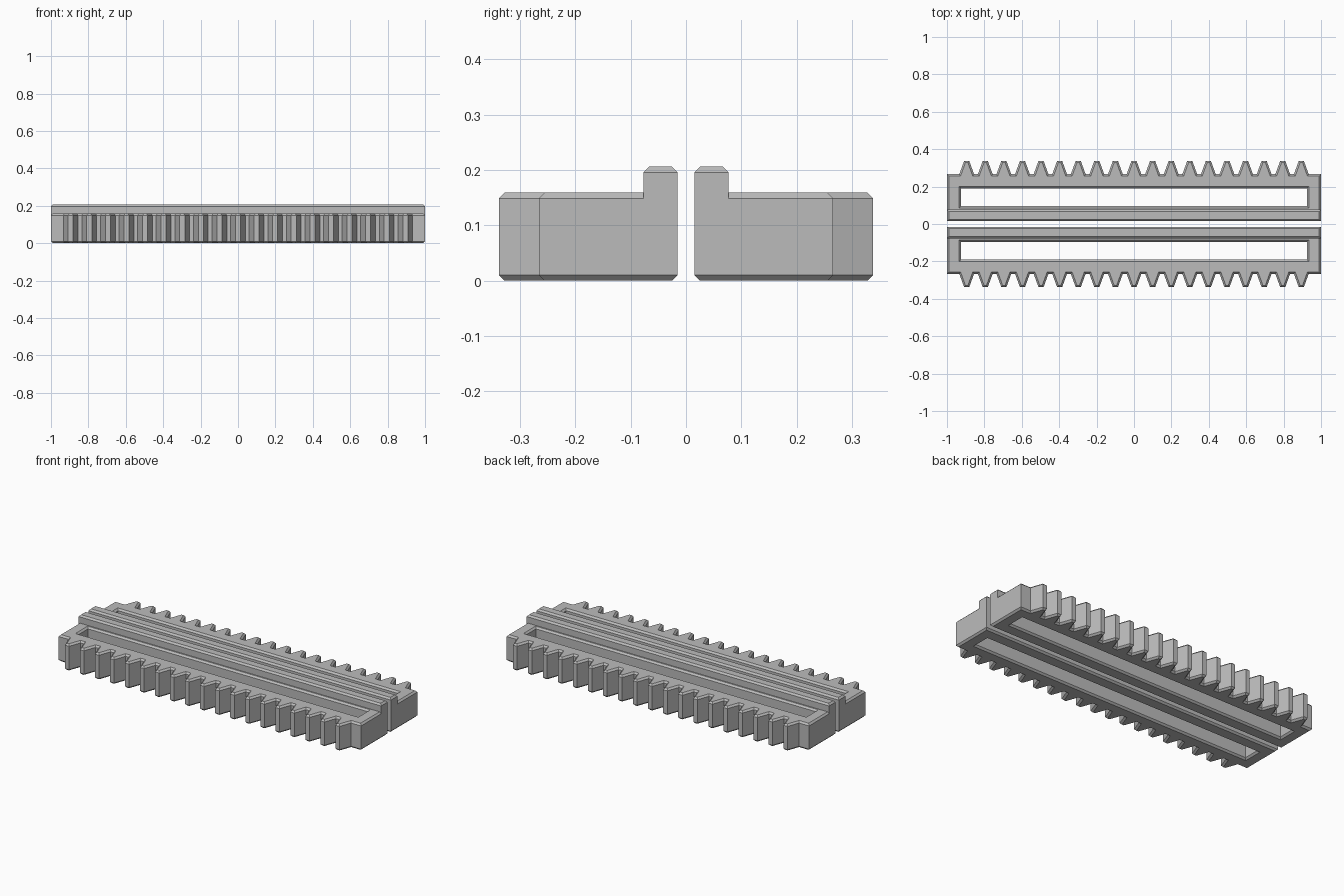
import bpy
import bmesh
import math
from mathutils import Vector

cube = bpy.data.objects.get("Cube")
if cube:
    bpy.data.objects.remove(cube)

CHAMFER = 0.01
INNER, ROOT, TIP = 0.015, 0.266, 0.338
TEETH, PITCH = 19, 0.0994

grey = bpy.data.materials.new("plain grey")
grey.use_nodes = True
colour = (0.5, 0.5, 0.5, 1)
grey.diffuse_color = colour
grey.node_tree.nodes["Principled BSDF"].inputs["Base Color"].default_value = colour


def rectangle(x, y0, y1):
    return [(-x, y0), (x, y0), (x, y1), (-x, y1)]


def inset(points, amount):
    """Mitred offset to the left of each edge."""
    pts = [Vector(p) for p in points]
    result = []
    for i, p in enumerate(pts):
        a = (p - pts[i - 1]).normalized()
        b = (pts[(i + 1) % len(pts)] - p).normalized()
        na, nb = Vector((-a.y, a.x)), Vector((-b.y, b.x))
        result.append(p + (na + nb) * amount / (1 + na.dot(nb)))
    return result


def chamfered_prism(name, outlines, layers, side):
    """Stack (height, inset) layers of the outlines; later outlines are holes."""
    bm = bmesh.new()
    caps = [[], []]
    for outline in outlines:
        rings = [[bm.verts.new((p[0], p[1] * side, z)) for p in inset(outline, d)]
                 for z, d in layers]
        n = len(outline)
        for low, high in zip(rings, rings[1:]):
            for i in range(n):
                j = (i + 1) % n
                bm.faces.new((low[i], low[j], high[j], high[i]))
        for cap, ring in zip(caps, (rings[0], rings[-1])):
            cap += [bm.edges.get((ring[i], ring[(i + 1) % n])) for i in range(n)]
    for cap in caps:
        bmesh.ops.triangle_fill(bm, edges=cap, use_beauty=True)
    bmesh.ops.recalc_face_normals(bm, faces=bm.faces)
    mesh = bpy.data.meshes.new(name)
    bm.to_mesh(mesh)
    bm.free()
    mesh.materials.append(grey)
    obj = bpy.data.objects.new(name, mesh)
    bpy.context.collection.objects.link(obj)


# Toothed outline, with straight-sided teeth along the outer edge
slope = math.tan(math.radians(20))
tip_half = 0.0135
root_half = tip_half + (TIP - ROOT) * slope
body = [(-1, INNER), (1, INNER), (1, ROOT)]
for k in reversed(range(TEETH)):
    x = (k - (TEETH - 1) / 2) * PITCH
    body += [(x + root_half, ROOT), (x + tip_half, TIP),
             (x - tip_half, TIP), (x - root_half, ROOT)]
body.append((-1, ROOT))
slot = rectangle(0.925, 0.095, 0.19)[::-1]

# Two mirrored racks, each with a raised guide rail along the inner edge
for side, label in ((1, "back"), (-1, "front")):
    chamfered_prism(label + "_toothed_rack", [body, slot],
                    [(0, CHAMFER), (CHAMFER, 0), (0.149, 0), (0.159, CHAMFER)], side)
    chamfered_prism(label + "_guide_rail", [rectangle(1, INNER, 0.077)],
                    [(0.149, 0), (0.196, 0), (0.206, CHAMFER)], side)
